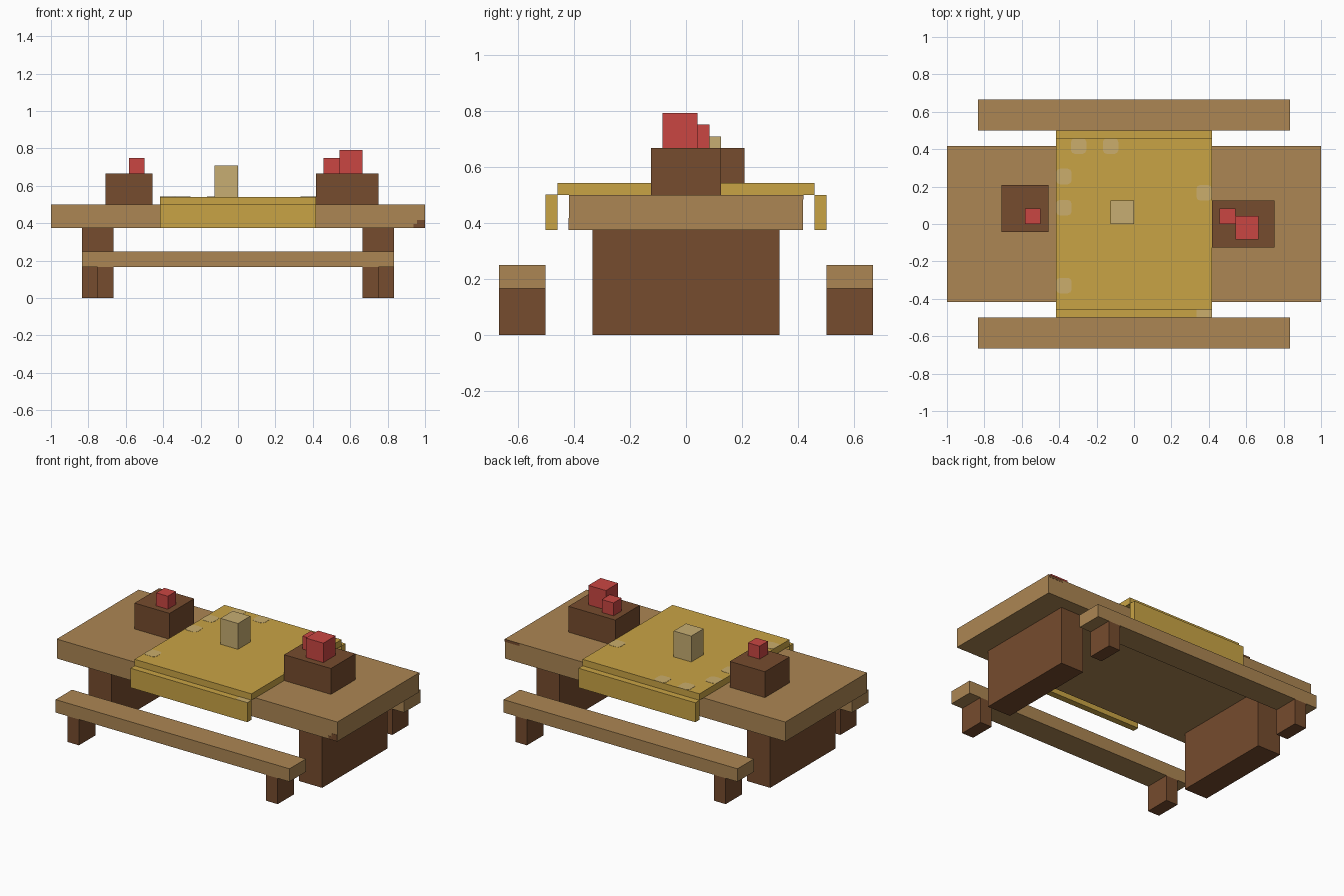
import bpy
import bmesh

cube = bpy.data.objects.get("Cube")
if cube:
    bpy.data.objects.remove(cube, do_unlink=True)

U = 1 / 24  # the model sits on a regular block grid


def material(name, rgb):
    linear = [((c / 255 + 0.055) / 1.055) ** 2.4 for c in rgb] + [1.0]
    mat = bpy.data.materials.new(name)
    mat.use_nodes = True
    mat.diffuse_color = linear
    mat.node_tree.nodes["Principled BSDF"].inputs["Base Color"].default_value = linear
    return mat


OAK = material("oak wood", (172, 134, 83))
DARK = material("dark wood", (118, 76, 46))
GOLD = material("gold cloth", (201, 164, 69))
PALE = material("pale cloth patch", (203, 174, 108))
CUP = material("straw cup", (199, 174, 114))
RED = material("apple red", (202, 70, 66))


def box(name, mat, x, y, z, cut=None):
    """Box between (low, high) limits in grid units; cut bevels upright edges."""
    bm = bmesh.new()
    bmesh.ops.create_cube(bm, size=1)
    for v in bm.verts:
        v.co = [(lo + hi) / 2 * U + c * (hi - lo) * U
                for c, (lo, hi) in zip(v.co, (x, y, z))]
    if cut:
        upright = [e for e in bm.edges
                   if abs(e.verts[0].co.z - e.verts[1].co.z) > 1e-5]
        bmesh.ops.bevel(bm, geom=upright, offset=cut * U, segments=2,
                        profile=0.5, affect='EDGES')
    mesh = bpy.data.meshes.new(name)
    bm.to_mesh(mesh)
    bm.free()
    mesh.materials.append(mat)
    obj = bpy.data.objects.new(name, mesh)
    bpy.context.collection.objects.link(obj)
    return obj


def span(a, b, sign):
    return tuple(sorted((a * sign, b * sign)))


# Table
box("table_top", OAK, (-24, 24), (-10, 10), (9, 12))
for side, s in (("left", 1), ("right", -1)):
    box(f"table_leg_{side}", DARK, span(16, 20, s), (-8, 8), (0, 9))

# Benches with short end legs, and the hanging cloth flaps
for end, s in (("front", -1), ("back", 1)):
    box(f"bench_seat_{end}", OAK, (-20, 20), span(12, 16, s), (4, 6))
    for side, t in (("left", 1), ("right", -1)):
        box(f"bench_leg_{end}_{side}", DARK, span(16, 18, t), span(12, 16, s), (0, 4))
    box(f"cloth_flap_{end}", GOLD, (-10, 10), span(11, 12, s), (9, 12))

# Cloth and its pale patches
box("cloth_top", GOLD, (-10, 10), (-11, 11), (12, 13))
for i, (x, y) in enumerate([(-7.1, 10), (-3, 10), (-9, 6.1), (-9, 2.1),
                            (9, 4), (-9, -7.9)]):
    box(f"cloth_patch_{i + 1}", PALE, (x - 1, x + 1), (y - 1, y + 1),
        (12.98, 13.03), cut=0.5)
box("flap_patch", PALE, (8, 10), (-12, -11), (11.98, 12.03))

# Dark worn marks near the left end of the table
box("worn_mark_low", DARK, (23, 24), (-10.03, -9.98), (9, 10))
box("worn_mark_step", DARK, (22.5, 23), (-10.03, -9.98), (9, 9.5))
box("worn_mark_back", DARK, (21.5, 24), (9.98, 10.03), (11.6, 12))

# Crates, apples and cup
box("crate_right", DARK, (-17, -11), (-1, 5), (12, 16))
box("crate_left", DARK, (10, 18), (-3, 3), (12, 16))
box("apple_right", RED, (-14, -12), (0, 2), (16, 18))
box("apple_small_left", RED, (11, 13), (0, 2), (16, 18))
box("apple_large_left", RED, (13, 16), (-2, 1), (16, 19))
box("cup", CUP, (-3, 0), (0, 3), (13, 17))
